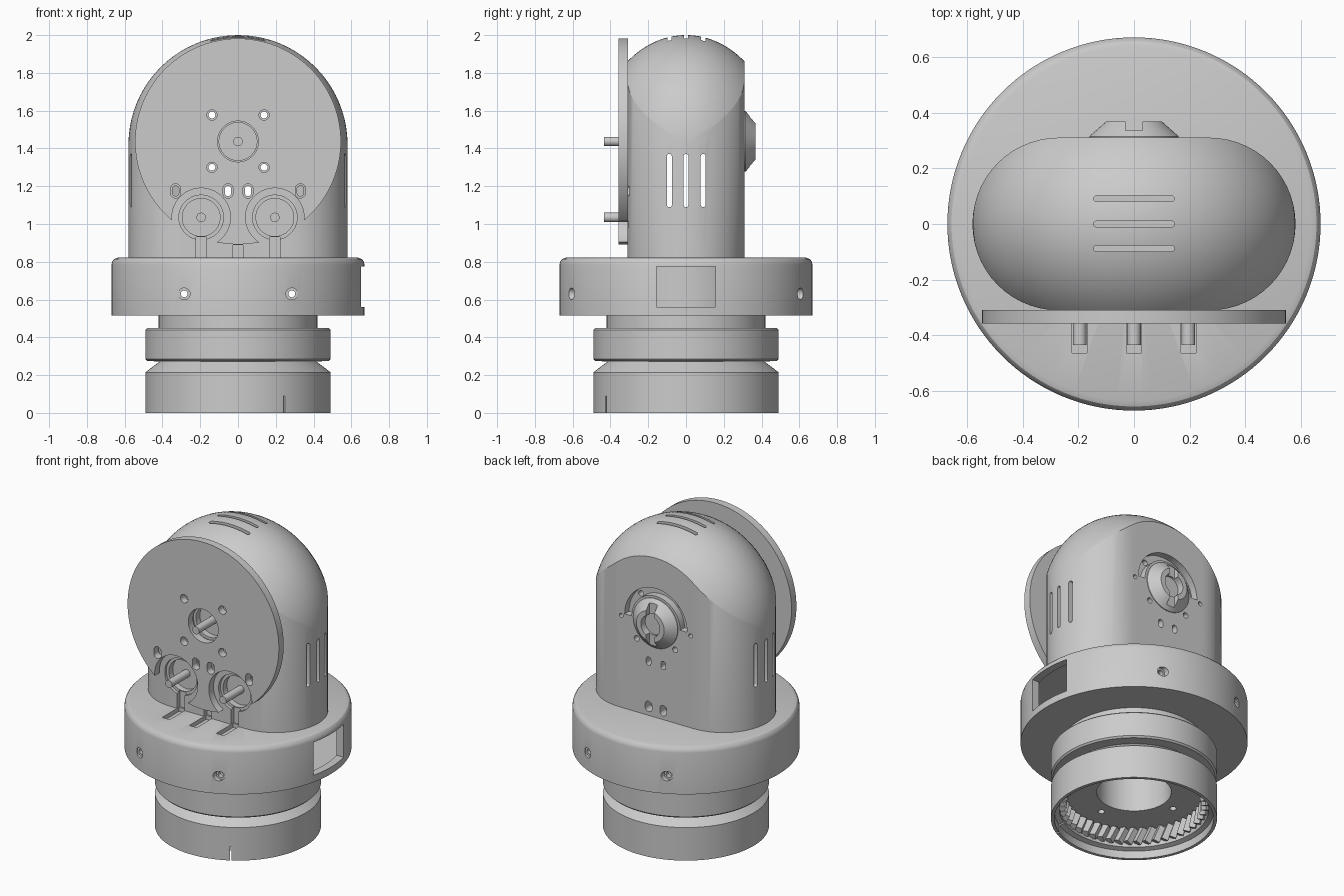
import bpy, bmesh
from math import sin, cos, pi, sqrt, radians, copysign
from mathutils import Matrix, Vector

cube = bpy.data.objects.get("Cube")
if cube:
    bpy.data.objects.remove(cube, do_unlink=True)

grey = bpy.data.materials.new("light_grey")
grey.use_nodes = True
COLOUR = (0.6, 0.6, 0.6, 1)
grey.diffuse_color = COLOUR
grey.node_tree.nodes["Principled BSDF"].inputs["Base Color"].default_value = COLOUR


def finish(name, bm):
    bmesh.ops.recalc_face_normals(bm, faces=bm.faces)
    mesh = bpy.data.meshes.new(name)
    bm.to_mesh(mesh)
    bm.free()
    mesh.materials.append(grey)
    obj = bpy.data.objects.new(name, mesh)
    bpy.context.collection.objects.link(obj)
    return obj


def stadium(u, v, r, hu=0, hv=0, n=32):
    """Circle, or a slot when a half length is given."""
    pts = []
    for i in range(n):
        t = (i + 0.5) * 2 * pi / n
        pts.append((u + r * cos(t) + copysign(hu, cos(t)),
                    v + r * sin(t) + copysign(hv, sin(t))))
    return pts


def rect(u0, u1, v0, v1):
    return [(u0, v0), (u1, v0), (u1, v1), (u0, v1)]


def prism(name, outline, d0, d1, axis="Y"):
    """Extrude a flat outline along one axis."""
    place = {"X": lambda u, v, d: (d, u, v),
             "Y": lambda u, v, d: (u, d, v),
             "Z": lambda u, v, d: (u, v, d)}[axis]
    bm = bmesh.new()
    lo = [bm.verts.new(place(u, v, d0)) for u, v in outline]
    hi = [bm.verts.new(place(u, v, d1)) for u, v in outline]
    bm.faces.new(lo)
    bm.faces.new(hi)
    for i in range(len(lo)):
        j = (i + 1) % len(lo)
        bm.faces.new((lo[i], lo[j], hi[j], hi[i]))
    return finish(name, bm)


def lathe(name, profile, matrix=Matrix(), closed=False, steps=128):
    bm = bmesh.new()
    vs = [bm.verts.new((r, 0, z)) for r, z in profile]
    pairs = list(zip(vs, vs[1:])) + ([(vs[-1], vs[0])] if closed else [])
    edges = [bm.edges.new(p) for p in pairs]
    bmesh.ops.spin(bm, geom=vs + edges, cent=(0, 0, 0), axis=(0, 0, 1),
                   angle=2 * pi, steps=steps)
    bmesh.ops.remove_doubles(bm, verts=bm.verts, dist=1e-5)
    bm.transform(matrix)
    return finish(name, bm)


def cut(target, cutters):
    for c in cutters:
        mod = target.modifiers.new("cut", "BOOLEAN")
        mod.operation = "DIFFERENCE"
        mod.solver = "EXACT"
        mod.object = c
        bpy.context.view_layer.objects.active = target
        bpy.ops.object.modifier_apply(modifier=mod.name)
        bpy.data.objects.remove(c, do_unlink=True)


def smooth(obj):
    bpy.ops.object.select_all(action="DESELECT")
    obj.select_set(True)
    bpy.context.view_layer.objects.active = obj
    bpy.ops.object.shade_smooth_by_angle(angle=radians(30))


def dome(name, sx, sy, bottom, height, rings=20):
    """Slot shaped column closed by an ellipsoid cap."""
    half, r, arc, flat = 0.27, 0.31, 28, 14
    side = [(half + r * cos(t), r * sin(t))
            for t in (pi * (i / arc - 0.5) for i in range(arc + 1))]
    side += [(half - 2 * half * i / flat, r) for i in range(1, flat)]
    outline = side + [(-x, -y) for x, y in side]
    bm = bmesh.new()
    loops = [[bm.verts.new((x * sx, y * sy, bottom)) for x, y in outline]]
    for k in range(rings, 0, -1):
        s = sin(pi / 2 * k / rings)
        loops.append([bm.verts.new((x * s * sx, y * s * sy, 1.42 + height * sqrt(
            max(0, 1 - (x * s / 0.58) ** 2 - (y * s / 0.476) ** 2))))
            for x, y in outline])
    top = bm.verts.new((0, 0, 1.42 + height))
    n = len(outline)
    bm.faces.new(loops[0])
    for i in range(n):
        j = (i + 1) % n
        for a, b in zip(loops, loops[1:]):
            bm.faces.new((a[i], a[j], b[j], b[i]))
        bm.faces.new((loops[-1][i], loops[-1][j], top))
    return finish(name, bm)


AXLE_Z, GEAR_X, GEAR_Z = 1.437, 0.195, 1.035
SIDES = (-1, 1)

# Base cup with grooved rings and an open underside
base = lathe("base", [
    (0, 0.5), (0.22, 0.5), (0.22, 0.18), (0.44, 0.18), (0.44, 0.06), (0.47, 0.05),
    (0.47, 0), (0.49, 0), (0.49, 0.215), (0.415, 0.272), (0.48, 0.275), (0.49, 0.285),
    (0.49, 0.44), (0.48, 0.45), (0.42, 0.45), (0.42, 0.53), (0, 0.53)])
slit = prism("slit", rect(0.4, 0.6, -0.005, 0.005), -0.1, 0.09, "Z")
slit.data.transform(Matrix.Rotation(radians(-60), 4, "Z"))
cut(base, [slit] + [prism("bolt_hole", stadium(0.3 * cos(a), 0.3 * sin(a), 0.02), 0.1, 0.22, "Z")
                    for a in (0, pi / 2, pi, 3 * pi / 2)])
smooth(base)

# Slanted teeth inside the cup
bm = bmesh.new()
for i in range(48):
    m = (Matrix.Rotation(2 * pi * i / 48, 4, "Z") @ Matrix.Translation((0.425, 0, 0.125))
         @ Matrix.Rotation(radians(25), 4, "X") @ Matrix.Rotation(pi / 4, 4, "Z")
         @ Matrix.Diagonal((0.04, 0.04, 0.1, 1)))
    bmesh.ops.create_cube(bm, size=1, matrix=m)
finish("ring_teeth", bm)

# Hollow collar with window, screw holes and cable grooves
collar = lathe("collar", [(0, 0.515), (0.67, 0.515), (0.67, 0.785), (0.666, 0.802),
                          (0.655, 0.815), (0.635, 0.822), (0, 0.822)])
cutters = [lathe("cavity", [(0.4, 0.55), (0.62, 0.55), (0.62, 0.78), (0.4, 0.78)], closed=True),
           prism("window", rect(-0.155, 0.155, 0.56, 0.775), 0.5, 0.8, "X")]
for s in SIDES:
    cutters.append(prism("screw_hole", stadium(s * 0.285, 0.63, 0.018), -1, 1))
    for e in SIDES:
        cutters.append(prism("countersink", stadium(s * 0.285, 0.63, 0.031), e * 0.585, e * 0.7))
for x in (-GEAR_X, 0, GEAR_X):
    cutters.append(prism("groove", rect(x - 0.027, x + 0.027, -0.463, -0.29), 0.795, 0.9, "Z"))
cut(collar, cutters)
smooth(collar)

# Domed housing with vents, recesses and mounting holes
body = dome("housing", 1, 1, 0.8, 0.58)
cutters = [dome("hollow", 0.93, 0.72, 0.86, 0.54)]
for y in (-0.088, 0, 0.091):
    cutters.append(prism("side_vent", stadium(y, 1.23, 0.013, 0, 0.128), -1, 1, "X"))
    cutters.append(prism("top_vent", stadium(0, y, 0.011, 0.134, 0), 1.85, 2.1, "Z"))
for x, z in ((-GEAR_X, GEAR_Z), (0, AXLE_Z), (GEAR_X, GEAR_Z)):
    cutters.append(prism("recess", stadium(x, z, 0.118, n=48), -0.4, -0.29))
    cutters.append(prism("recess_inner", stadium(x, z, 0.1, n=48), -0.4, -0.25))
    top = 0.93 if x else 0.89
    cutters.append(prism("groove", rect(x - 0.027, x + 0.027, 0.7, top), -0.4, -0.28))
for s in SIDES:
    for z in (1.3, 1.577):
        cutters.append(prism("through_hole", stadium(s * 0.138, z, 0.018), -0.5, 0.5))
    cutters.append(prism("slot_hole", stadium(s * 0.053, 1.175, 0.017, 0, 0.01), -0.5, 0.5))
    cutters.append(prism("slot_hole", stadium(s * 0.33, 1.175, 0.017, 0, 0.01), -0.5, 0))
    cutters.append(prism("low_hole", stadium(s * 0.053, 0.88, 0.024, 0, 0.01), 0.25, 0.5))
    cutters.append(prism("pin_hole", stadium(s * 0.25, 1.42, 0.014), 0.25, 0.5))
arc = [pi * i / 24 for i in range(25)]
crescent = [(r * cos(t), AXLE_Z + r * sin(t))
            for r, ts in ((0.225, arc), (0.175, arc[::-1])) for t in ts]
cutters.append(prism("crescent", crescent, 0.265, 0.5))
cut(body, cutters)
smooth(body)

# Round front plate with gear notches and screw holes
plate = prism("front_plate", stadium(0, AXLE_Z, 0.545, n=128), -0.358, -0.308)
cutters = [prism("axle_hole", stadium(0, AXLE_Z, 0.108, n=48), -0.5, -0.2)]
for s in SIDES:
    cutters.append(prism("notch", stadium(s * GEAR_X, GEAR_Z, 0.155, n=64), -0.5, -0.2))
    for z in (1.3, 1.577):
        cutters.append(prism("screw_hole", stadium(s * 0.138, z, 0.027), -0.5, -0.2))
    for x in (0.053, 0.33):
        cutters.append(prism("slot", stadium(s * x, 1.175, 0.026, 0, 0.012), -0.5, -0.2))
cut(plate, cutters)
smooth(plate)

# Axle pins
for name, x, z in (("right_pin", -GEAR_X, GEAR_Z), ("centre_pin", 0, AXLE_Z),
                   ("left_pin", GEAR_X, GEAR_Z)):
    smooth(prism(name, stadium(x, z, 0.025, n=24), -0.435, -0.22))

# Rear knob with a hollow centre and a vertical notch
knob = lathe("rear_knob", [(0, 0), (0.16, 0), (0.16, 0.012), (0.1, 0.065), (0.068, 0.065),
                           (0.068, 0.02), (0, 0.02)],
             Matrix.Translation((0, 0.303, AXLE_Z)) @ Matrix.Rotation(-pi / 2, 4, "X"), steps=64)
cut(knob, [prism("notch", rect(-0.03, 0.03, 1.2, 1.7), 0.335, 0.5)])
smooth(knob)
